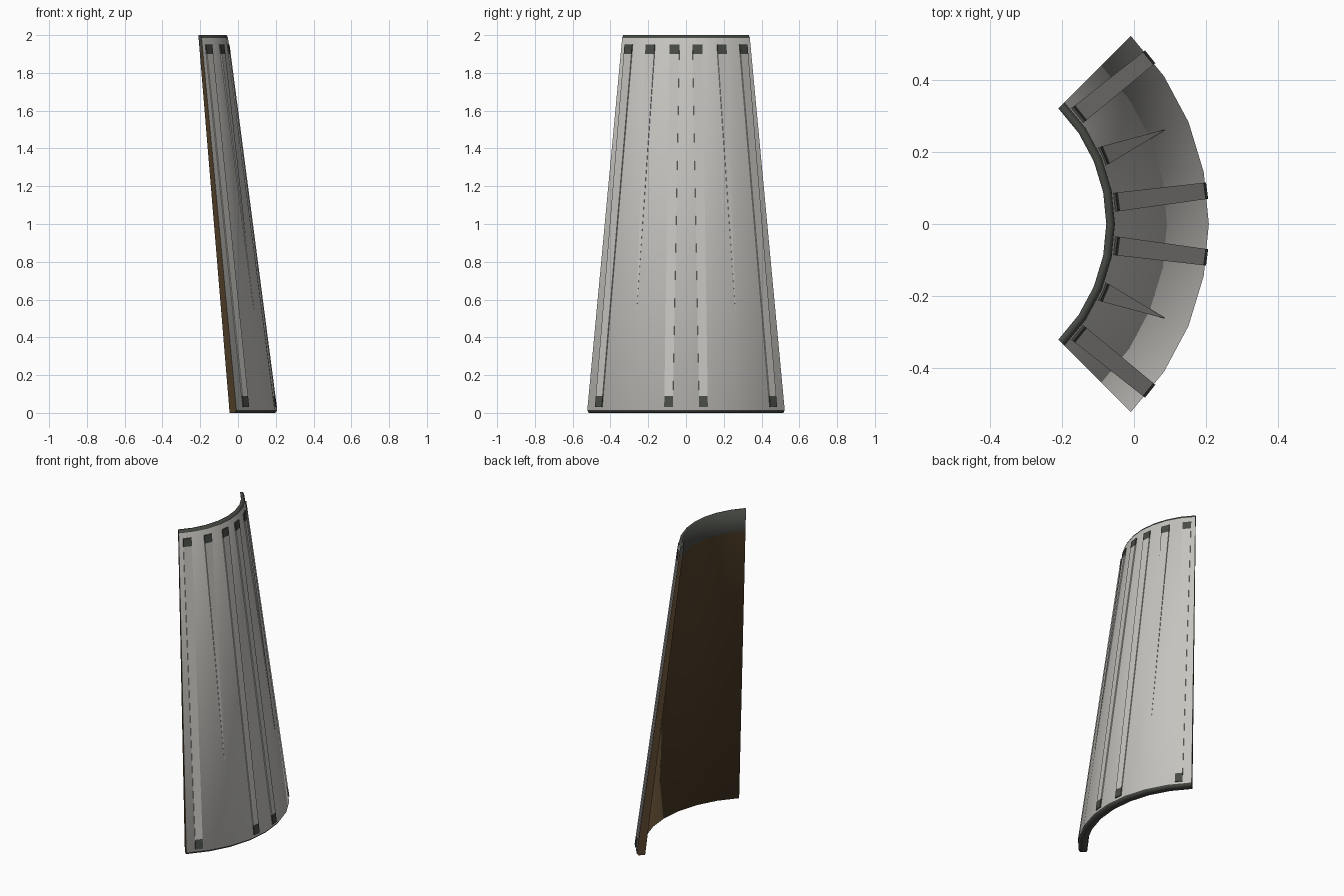
import bpy, bmesh, math
from mathutils import Vector

if "Cube" in bpy.data.objects:
    bpy.data.objects.remove(bpy.data.objects["Cube"])

CX = -0.531            # axis of the cone
SEGS, HALF = 8, math.radians(45)


def material(name, rgb):
    m = bpy.data.materials.new(name)
    m.diffuse_color = (*rgb, 1)
    m.use_nodes = True
    m.node_tree.nodes["Principled BSDF"].inputs["Base Color"].default_value = m.diffuse_color
    return m


GREY = material("light grey", (0.56, 0.55, 0.52))
DARK = material("dark grey", (0.065, 0.07, 0.06))
BROWN = material("dark brown", (0.085, 0.052, 0.023))


def finish(bm, name, mats):
    bmesh.ops.recalc_face_normals(bm, faces=bm.faces)
    me = bpy.data.meshes.new(name)
    bm.to_mesh(me)
    bm.free()
    for m in mats:
        me.materials.append(m)
    ob = bpy.data.objects.new(name, me)
    bpy.context.collection.objects.link(ob)
    return ob


def polar(r, a, z):
    return Vector((CX + r * math.cos(a), r * math.sin(a), z))


def outer_radius(z):
    return 0.739 + (0.478 - 0.739) * (z - 0.015) / 1.97


# Curved tapering panel: closed wall section swept through a quarter turn
section = [(0.728, 0), (0.739, 0.015), (0.478, 1.985), (0.470, 2.0),
           (0.454, 2.0), (0.4715, 1.85), (0.688, 0)]
side_mats = [1, 0, 1, 1, 1, 2, 1]   # rim, outside, rim, top, inner band, inside, base
bm = bmesh.new()
rings = []
for i in range(SEGS + 1):
    a = -HALF + 2 * HALF * i / SEGS
    rings.append([bm.verts.new(polar(r, a, z)) for r, z in section])
n = len(section)
for p, q in zip(rings, rings[1:]):
    for k in range(n):
        j = (k + 1) % n
        f = bm.faces.new((p[k], p[j], q[j], q[k]))
        f.material_index = side_mats[k]
        f.smooth = True
# Flat end faces, brown with a dark upper piece
for ring in (rings[0], rings[-1]):
    bm.faces.new([ring[k] for k in (2, 3, 4, 5)]).material_index = 1
    bm.faces.new([ring[k] for k in (0, 1, 2, 5, 6)]).material_index = 2
finish(bm, "curved_panel", [GREY, DARK, BROWN])


# Raised ribs: rows are (height, half width, height above surface)
def rib(name, angle, rows, dark_segments):
    bm = bmesh.new()
    side = Vector((-math.sin(angle), math.cos(angle), 0))
    loops = []
    for z, hw, up in rows:
        r = outer_radius(z)
        out, inn = polar(r + up, angle, z), polar(r - 0.012, angle, z)
        loops.append([bm.verts.new(v) for v in
                      (out - side * hw, out + side * hw, inn + side * hw, inn - side * hw)])
    for s, (p, q) in enumerate(zip(loops, loops[1:])):
        for k in range(4):
            j = (k + 1) % 4
            f = bm.faces.new((p[k], p[j], q[j], q[k]))
            f.material_index = int(s in dark_segments)
    for loop in (loops[0], loops[-1]):
        bm.faces.new(loop).material_index = 1
    finish(bm, name, [GREY, DARK])


long_rows = [(0.03, 0.023, 0.003), (0.09, 0.023, 0.003),
             (1.90, 0.026, 0.004), (1.95, 0.026, 0.004)]
short_rows = [(0.55, 0.001, 0.0005), (1.90, 0.026, 0.004), (1.95, 0.026, 0.004)]
for s, label in ((1, "left"), (-1, "right")):
    rib("inner_rib_" + label, s * math.radians(7.2), long_rows, (0, 2))
    rib("tapered_rib_" + label, s * math.radians(23.0), short_rows, (1,))
    rib("outer_rib_" + label, s * math.radians(38.9), long_rows, (0, 2))
